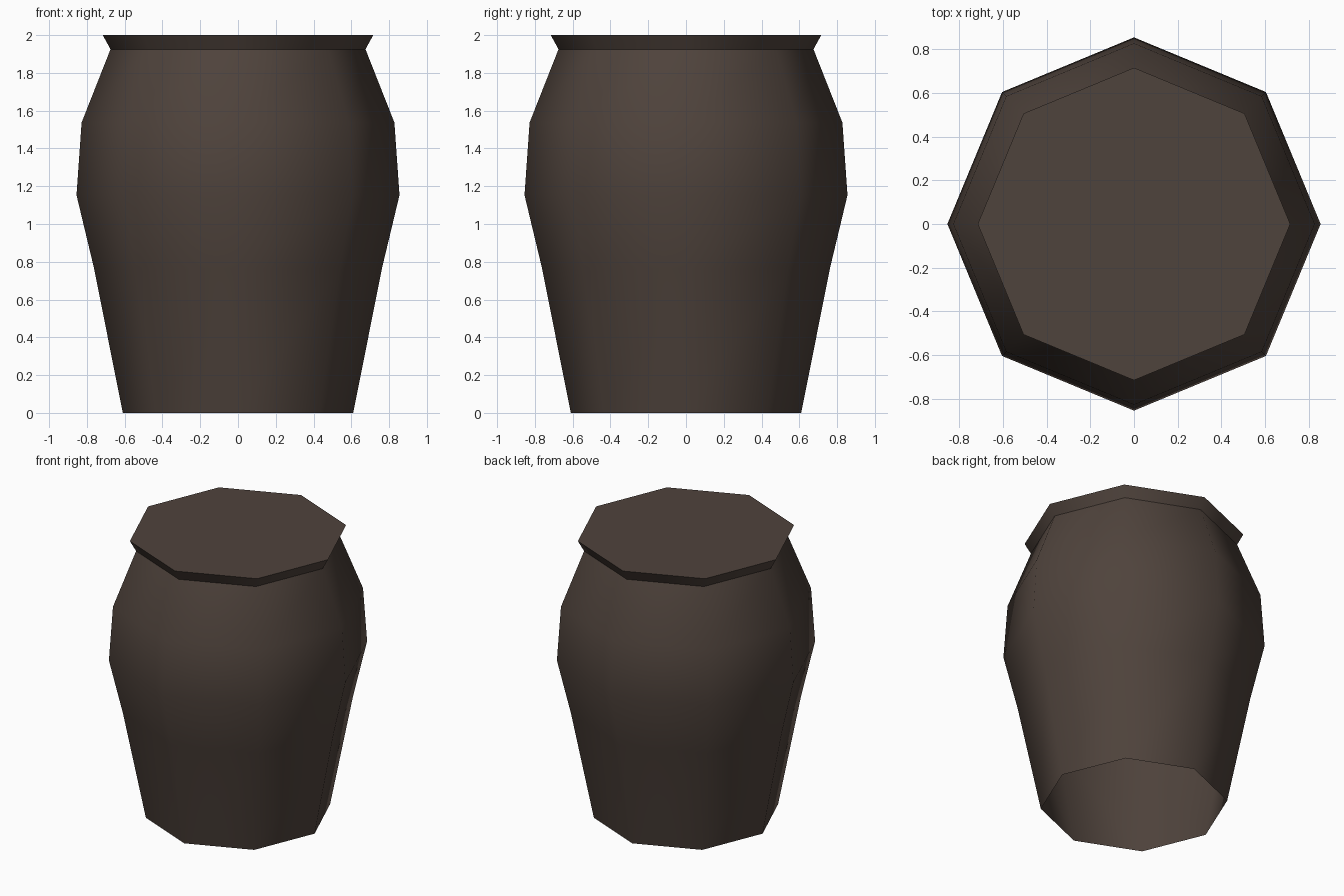
import bpy, bmesh, math

cube = bpy.data.objects.get("Cube")
if cube:
    bpy.data.objects.remove(cube, do_unlink=True)

SIDES = 8


def make_material(name, rgb):
    mat = bpy.data.materials.new(name)
    mat.use_nodes = True
    colour = (*rgb, 1.0)
    mat.diffuse_color = colour
    bsdf = next(n for n in mat.node_tree.nodes if n.type == 'BSDF_PRINCIPLED')
    bsdf.inputs["Base Color"].default_value = colour
    bsdf.inputs["Roughness"].default_value = 0.9
    return mat


def lathe(name, profile, mat, cap_top=False):
    """Sweep a (radius, height) profile into an eight-sided shell."""
    bm = bmesh.new()
    rings = []
    for r, z in profile:
        angles = [math.tau * i / SIDES for i in range(SIDES)]
        rings.append([bm.verts.new((r * math.cos(a), r * math.sin(a), z)) for a in angles])
    for low, high in zip(rings, rings[1:]):
        for i in range(SIDES):
            j = (i + 1) % SIDES
            bm.faces.new((low[i], low[j], high[j], high[i])).smooth = True
    if cap_top:
        cap = bm.faces.new(rings[-1])
        for edge in cap.edges:
            edge.smooth = False
    mesh = bpy.data.meshes.new(name)
    bm.to_mesh(mesh)
    bm.free()
    mesh.materials.append(mat)
    obj = bpy.data.objects.new(name, mesh)
    bpy.context.collection.objects.link(obj)
    return obj


clay = make_material("dark brown clay", (0.078, 0.056, 0.045))

# Bulging pot wall, open underneath
NECK = (0.675, 1.925)
lathe("pot_body", [(0.61, 0), (0.762, 0.765), (0.855, 1.153), (0.828, 1.537), NECK], clay)

# Flared collar closed by a flat top
lathe("pot_lid", [NECK, (0.716, 2.0)], clay, cap_top=True)
